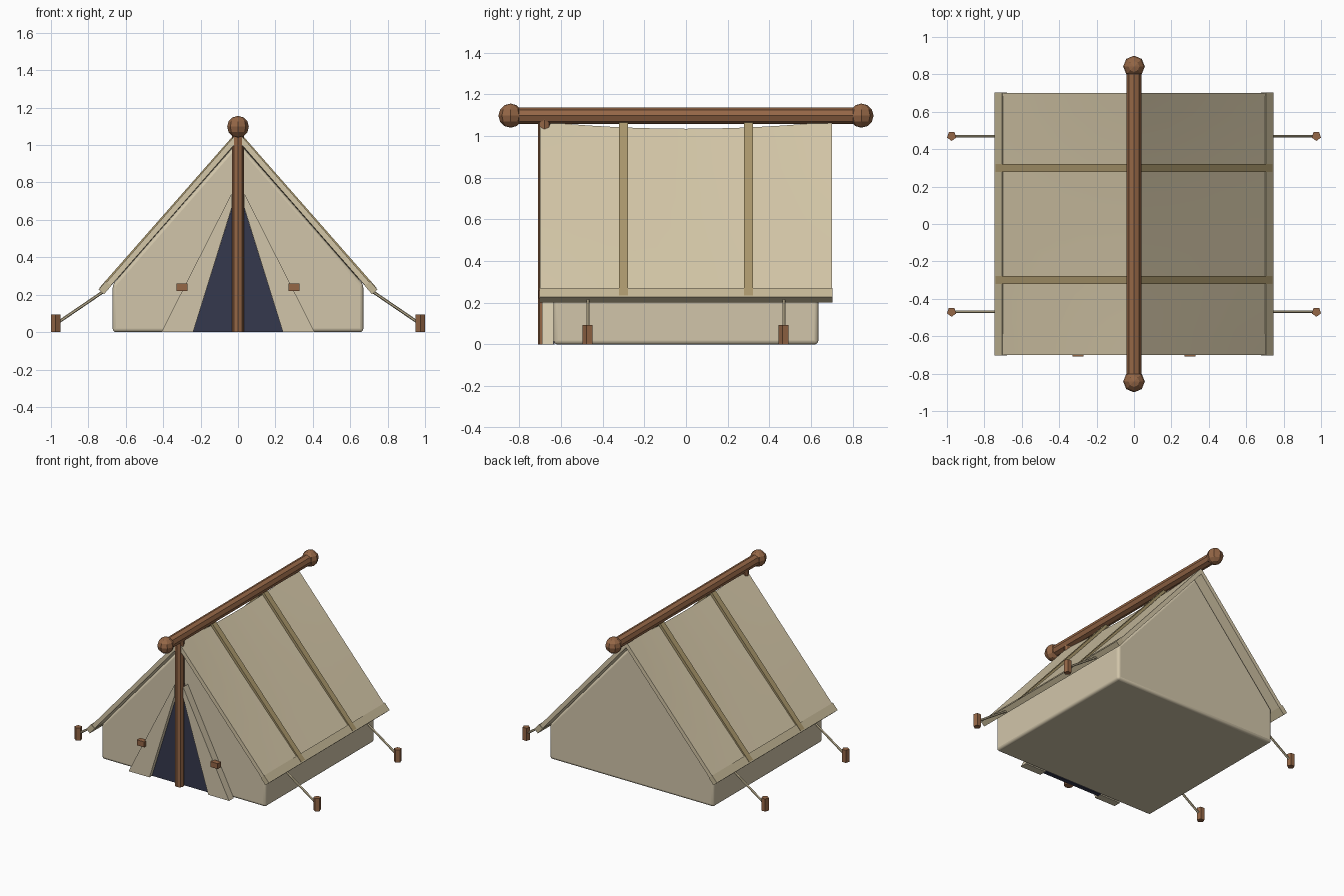
import bpy, bmesh, math
from mathutils import Vector

cube = bpy.data.objects.get("Cube")
if cube:
    bpy.data.objects.remove(cube, do_unlink=True)


def material(name, rgb):
    m = bpy.data.materials.new(name)
    m.use_nodes = True
    m.diffuse_color = (*rgb, 1)
    m.node_tree.nodes["Principled BSDF"].inputs["Base Color"].default_value = (*rgb, 1)
    return m


CANVAS = material("canvas", (0.64, 0.56, 0.40))
ROOF = material("roof_canvas", (0.66, 0.57, 0.39))
STRAP = material("tan_webbing", (0.40, 0.31, 0.15))
ROPE = material("rope", (0.56, 0.48, 0.31))
WOOD = material("wood", (0.30, 0.135, 0.062))
DARK = material("dark_opening", (0.035, 0.04, 0.075))


def loft(name, sections, mat):
    """Closed solid through a list of matching cross-sections."""
    bm = bmesh.new()
    rings = [[bm.verts.new(p) for p in sec] for sec in sections]
    n = len(rings[0])
    for a, b in zip(rings, rings[1:]):
        for i in range(n):
            j = (i + 1) % n
            bm.faces.new((a[i], a[j], b[j], b[i]))
    bm.faces.new(rings[0])
    bm.faces.new(rings[-1])
    bmesh.ops.recalc_face_normals(bm, faces=bm.faces)
    mesh = bpy.data.meshes.new(name)
    bm.to_mesh(mesh)
    bm.free()
    ob = bpy.data.objects.new(name, mesh)
    bpy.context.collection.objects.link(ob)
    mesh.materials.append(mat)
    return ob


def prism(name, outline, y0, y1, mat):
    """Outline in x and z, pushed along y."""
    return loft(name, [[(x, y, z) for x, z in outline] for y in (y0, y1)], mat)


def rod(name, a, b, radius, sides, mat):
    a, b = Vector(a), Vector(b)
    d = b - a
    bpy.ops.mesh.primitive_cylinder_add(
        vertices=sides, radius=radius, depth=d.length, location=(a + b) / 2,
        rotation=d.to_track_quat('Z', 'Y').to_euler())
    ob = bpy.context.object
    ob.name = name
    ob.data.materials.append(mat)
    return ob


def smooth(ob, angle=35):
    bpy.ops.object.select_all(action='DESELECT')
    ob.select_set(True)
    bpy.context.view_layer.objects.active = ob
    bpy.ops.object.shade_smooth_by_angle(angle=math.radians(angle))


# Roof slope: ridge to eave, and its outward normal
RIDGE, EAVE_X, EAVE_Z = 1.07, 0.735, 0.23
HALF = 0.7
slope = Vector((EAVE_X, 0, EAVE_Z - RIDGE)).normalized()
normal = Vector((-slope.z, 0, slope.x))


def roof_point(t, lift=0.0):
    p = Vector((EAVE_X * t, 0, RIDGE + (EAVE_Z - RIDGE) * t)) + normal * lift
    return p.x, p.z


# Tent body with softened edges
body = prism("tent_body", [(-0.67, 0), (0.67, 0), (0.67, 0.255), (0, 1.02), (-0.67, 0.255)],
             -0.635, 0.635, CANVAS)
bevel = body.modifiers.new("soft_edges", 'BEVEL')
bevel.width = 0.018
bevel.segments = 3
smooth(body)

# Dark doorway plate
prism("doorway", [(-0.24, 0), (0.24, 0), (0, 0.77)], -0.66, -0.63, DARK)

for s, side in ((1, "left"), (-1, "right")):
    # Roof panel, sagging along the ridge between its ends
    stations = []
    for k in range(13):
        y = -HALF + 2 * HALF * k / 12
        sag = 0.035 * (1 - (y / HALF) ** 2)
        top, low = [], []
        for i in range(5):
            t = i / 4
            x, z = roof_point(t)
            drop = sag * (1 - t)
            top.append((s * x, y, z - drop))
            low.append((s * max(0, x - 0.022 * t), y, z - drop - 0.045 + 0.025 * t))
        stations.append(top + low[::-1])
    smooth(loft(side + "_roof_panel", stations, ROOF), 30)

    # Hem along the eave
    a, b = roof_point(0.955, 0.006), roof_point(1.008, 0.006)
    c, d = roof_point(1.008, -0.032), roof_point(0.955, -0.032)
    prism(side + "_eave_hem", [(s * x, z) for x, z in (a, b, c, d)],
          -HALF - 0.004, HALF + 0.004, ROPE)

    # Webbing straps over the roof
    for y, place in ((-0.3, "front"), (0.3, "back")):
        pts = [roof_point(0, 0.006), roof_point(1, 0.009),
               roof_point(1, -0.01), roof_point(0, -0.03)]
        prism(f"{side}_{place}_strap", [(s * max(0, x), z) for x, z in pts],
              y - 0.022, y + 0.022, STRAP)

    # Folded door flap and its toggle
    prism(side + "_door_flap",
          [(s * x, z) for x, z in ((0.41, 0), (0.24, 0), (0.035, 0.66), (0.035, 0.74))],
          -0.69, -0.635, CANVAS)
    prism(side + "_flap_toggle",
          [(s * x, z) for x, z in ((0.27, 0.22), (0.33, 0.22), (0.33, 0.26), (0.27, 0.26))],
          -0.708, -0.67, WOOD)

    # Guy ropes and stakes
    for y, place in ((-0.47, "front"), (0.47, "back")):
        rod(f"{side}_{place}_rope", (s * 0.715, y, 0.22), (s * 0.972, y, 0.045),
            0.008, 6, ROPE)
        rod(f"{side}_{place}_stake", (s * 0.975, y, 0), (s * 0.975, y, 0.093),
            0.026, 5, WOOD)

# Ridge pole, round end knobs and front pole
rod("ridge_pole", (0, -0.84, 1.098), (0, 0.84, 1.098), 0.039, 8, WOOD)
rod("front_pole", (0, -0.68, 0), (0, -0.68, 1.08), 0.031, 8, WOOD)
for y, place in ((-0.842, "front"), (0.842, "back")):
    bpy.ops.mesh.primitive_uv_sphere_add(segments=8, ring_count=6, radius=0.058,
                                         location=(0, y, 1.098))
    knob = bpy.context.object
    knob.name = place + "_ridge_knob"
    knob.data.materials.append(WOOD)
